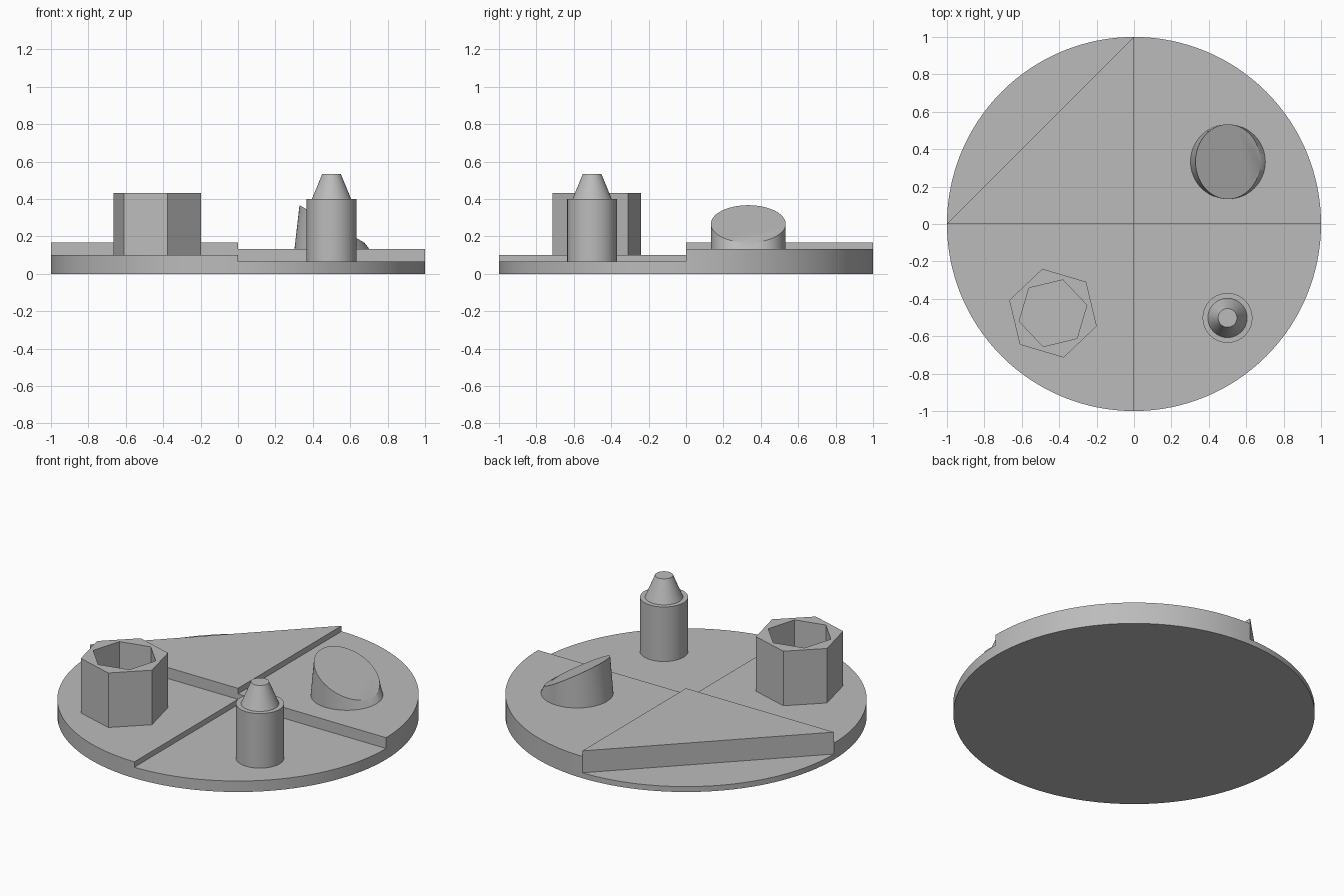
import bpy, bmesh
from math import sin, cos, pi, radians
from mathutils import Matrix, Vector

cube = bpy.data.objects.get("Cube")
if cube:
    bpy.data.objects.remove(cube)

GREY = (0.5, 0.5, 0.5, 1)
grey = bpy.data.materials.new("plain grey")
grey.use_nodes = True
grey.diffuse_color = GREY
grey.node_tree.nodes["Principled BSDF"].inputs["Base Color"].default_value = GREY


def finish(name, bm, smooth=True):
    bmesh.ops.recalc_face_normals(bm, faces=bm.faces)
    mesh = bpy.data.meshes.new(name)
    bm.to_mesh(mesh)
    bm.free()
    mesh.materials.append(grey)
    obj = bpy.data.objects.new(name, mesh)
    bpy.context.collection.objects.link(obj)
    if smooth:
        bpy.ops.object.select_all(action="DESELECT")
        obj.select_set(True)
        bpy.context.view_layer.objects.active = obj
        bpy.ops.object.shade_smooth_by_angle(angle=radians(25))
    return obj


def ring(radius, z, sides=72, turn=0.0, tilt=0.0):
    """Circle of points at height z, turned about z and tilted about y."""
    lean = Matrix.Rotation(radians(tilt), 3, "Y")
    angles = [radians(turn) + 2 * pi * i / sides for i in range(sides)]
    return [lean @ Vector((radius * cos(a), radius * sin(a), 0)) + Vector((0, 0, z))
            for a in angles]


def loft(name, centre, rings, cap=True, smooth=True):
    """Skin a stack of rings; the foot stays open against the base."""
    bm = bmesh.new()
    offset = Vector((*centre, 0))
    loops = [[bm.verts.new(p + offset) for p in r] for r in rings]
    for low, high in zip(loops, loops[1:]):
        n = len(low)
        for i in range(n):
            j = (i + 1) % n
            bm.faces.new((low[i], low[j], high[j], high[i]))
    if cap:
        bm.faces.new(loops[-1])
    return finish(name, bm, smooth)


# Stepped round base: plan regions raised to different heights
STEPS = 32
rim = [(cos(pi / 2 * i / STEPS), sin(pi / 2 * i / STEPS)) for i in range(4 * STEPS)]
rim = [(round(x, 6), round(y, 6)) for x, y in rim]
hub = (0.0, 0.0)


def arc(quarter):
    return [rim[(quarter * STEPS + i) % len(rim)] for i in range(STEPS + 1)]


regions = [
    ([hub] + arc(0), 0.133),               # back quarter, left
    ([hub, arc(1)[0], arc(1)[-1]], 0.167),  # raised triangle
    (arc(1), 0.033),                       # low sliver behind the triangle
    ([hub] + arc(2), 0.1),                 # front quarter, right
    ([hub] + arc(3), 0.067),               # front quarter, left
]

bm = bmesh.new()
points, columns, walls = {}, {}, {}


def vert(p, z):
    if (p, z) not in points:
        points[p, z] = bm.verts.new((*p, z))
    return points[p, z]


for outline, height in regions:
    bm.faces.new([vert(p, height) for p in outline])
    bm.faces.new([vert(p, 0.0) for p in reversed(outline)])
    for p, q in zip(outline, outline[1:] + outline[:1]):
        columns.setdefault(p, {0.0}).add(height)
        walls.setdefault(frozenset((p, q)), []).append(height)

# Walls rise only where neighbouring regions differ
for edge, heights in walls.items():
    p, q = edge
    low, high = (min(heights), max(heights)) if len(heights) > 1 else (0.0, heights[0])
    up = [vert(p, z) for z in sorted(columns[p]) if low <= z <= high]
    down = [vert(q, z) for z in sorted(columns[q], reverse=True) if low <= z <= high]
    bm.faces.new(up + down)
finish("stepped_base", bm)

# Round post with a tapered tip
loft("tapered_post", (0.5, -0.502),
     [ring(0.133, 0.067), ring(0.133, 0.4), ring(0.105, 0.4), ring(0.05, 0.533)])

# Six-sided socket with a hexagonal hole turned against the outside
loft("hex_socket", (-0.433, -0.477),
     [ring(0.244, 0.1, 6, 43.5), ring(0.244, 0.433, 6, 43.5),
      ring(0.186, 0.433, 6, 13.5), ring(0.186, 0.1, 6, 13.5)],
     cap=False, smooth=False)

# Round stub with a slanted top
loft("slanted_stub", (0.502, 0.333),
     [ring(0.2, 0.133), ring(0.2, 0.267, tilt=30)])
